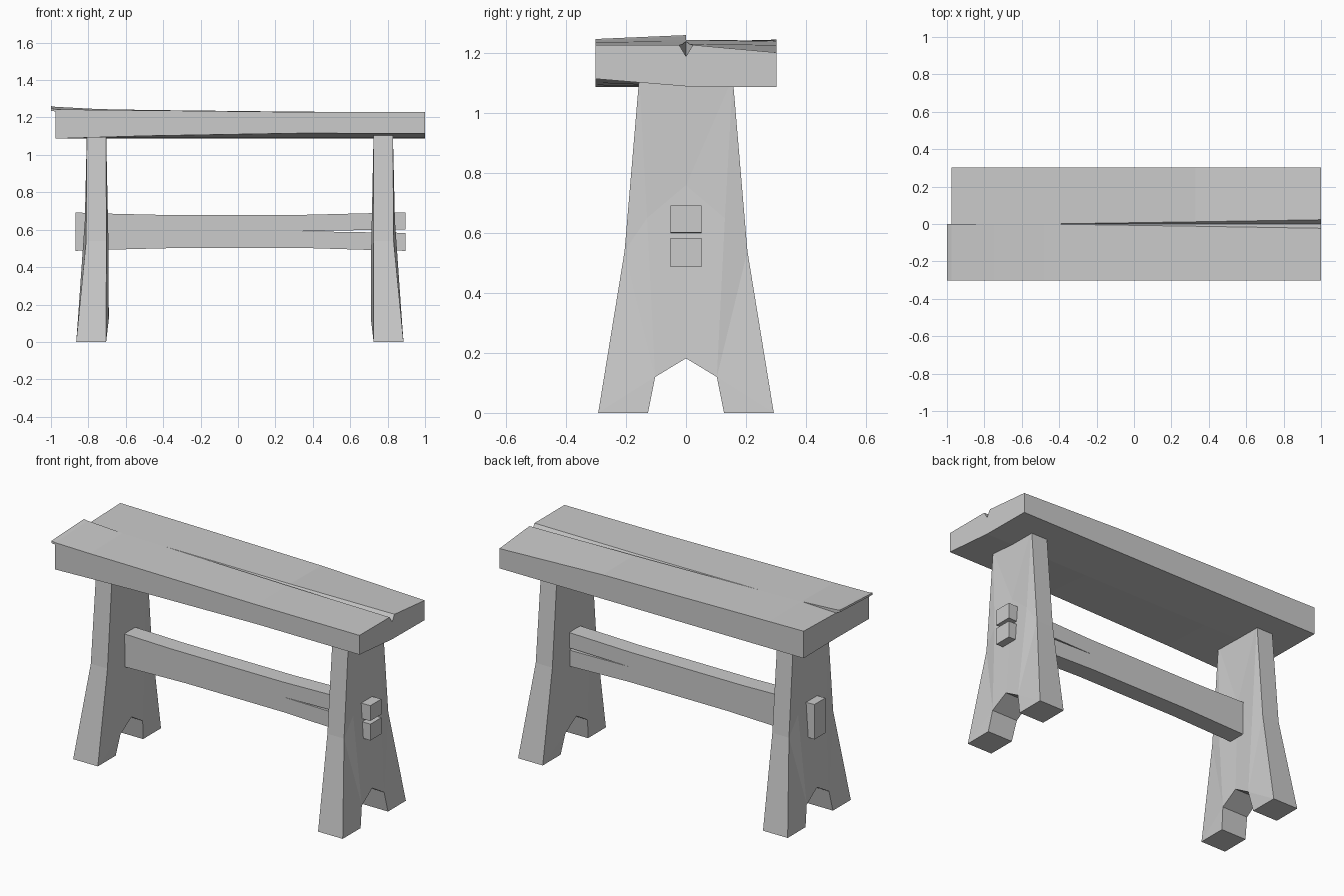
import bpy, bmesh
from mathutils import Vector

if "Cube" in bpy.data.objects:
    bpy.data.objects.remove(bpy.data.objects["Cube"])


def finish(name, bm):
    bmesh.ops.remove_doubles(bm, verts=bm.verts, dist=0.0005)
    bmesh.ops.recalc_face_normals(bm, faces=bm.faces)
    mesh = bpy.data.meshes.new(name)
    bm.to_mesh(mesh)
    bm.free()
    obj = bpy.data.objects.new(name, mesh)
    bpy.context.collection.objects.link(obj)
    return obj


# Seat: warped slab lofted along x, with a V-shaped crack widening to the right
def build_seat():
    bm = bmesh.new()
    w = 0.302
    # x, front top, crack front, crack floor, crack back, crack half width, back top, front bottom
    stations = [
        (-0.975, 1.244, 1.257, 1.238, 1.238, 0.0, 1.246, 1.087),
        (-0.75, 1.240, 1.245, 1.245, 1.245, 0.0, 1.243, 1.094),
        (-0.48, 1.238, 1.240, 1.240, 1.240, 0.0, 1.240, 1.102),
        (0.33, 1.229, 1.231, 1.211, 1.231, 0.012, 1.228, 1.116),
        (1.0, 1.228, 1.228, 1.190, 1.228, 0.023, 1.203, 1.115),
    ]
    rings = []
    for x, ft, cf, cb, ck, g, bt, fb in stations:
        pts = [(-w, fb), (-w, ft - 0.012), (-w, ft), (-g, cf), (0, cb),
               (g, ck), (w, bt), (w, 1.087), (0, 1.09)]
        rings.append([bm.verts.new((x, y, z)) for y, z in pts])
    for a, b in zip(rings, rings[1:]):
        for i in range(9):
            j = (i + 1) % 9
            bm.faces.new((a[i], a[j], b[j], b[i]))
    bm.faces.new(rings[-1])
    end = rings[0]
    bm.faces.new([end[i] for i in (0, 1, 4, 5, 6, 7, 8)])
    # Splintered lip on the front half of the left end
    lip = bm.faces.new(end[1:5])
    out = bmesh.ops.extrude_face_region(bm, geom=[lip])
    moved = [v for v in out["geom"] if isinstance(v, bmesh.types.BMVert)]
    bmesh.ops.translate(bm, verts=moved, vec=Vector((-0.025, 0, 0.004)))
    for v in moved:
        if abs(v.co.y) < 0.01 and v.co.z < 1.25:
            v.co.z = 1.249
    bmesh.ops.delete(bm, geom=[f for f in bm.faces if f == lip], context="FACES_ONLY")
    return finish("seat", bm)


# Leg: splayed board with a notched foot and gently bulged faces
def build_leg(name, flip, shift):
    bm = bmesh.new()
    # y, outer z, outer x, inner z, inner x
    pts = {
        "A": (0.293, 0, 0.885, 0, 0.725),
        "B": (0.205, 0.54, 0.832, 0.54, 0.724),
        "C": (0.156, 1.12, 0.828, 1.12, 0.725),
        "D": (0, 1.12, 0.828, 1.12, 0.725),
        "E": (0, 0.76, 0.830, 0.70, 0.724),
        "F": (0.13, 0.65, 0.839, 0.50, 0.712),
        "G": (0.103, 0.12, 0.876, 0.12, 0.711),
        "H": (0.127, 0, 0.885, 0, 0.725),
        "N": (0, 0.182, 0.871, 0.182, 0.711),
    }
    for side in (1, -1):
        outer, inner = {}, {}
        for k, (y, zo, xo, zi, xi) in pts.items():
            outer[k] = bm.verts.new((flip * xo + shift, side * y, zo))
            inner[k] = bm.verts.new((flip * xi + shift, side * y, zi))
        for face in ("HAG", "ABG", "BFG", "BCF", "CEF", "CDE", "GFEN"):
            for layer in (outer, inner):
                bm.faces.new([layer[k] for k in face])
        for a, b in ("HA", "AB", "BC", "CD", "NG", "GH"):
            bm.faces.new((outer[a], outer[b], inner[b], inner[a]))
    return finish(name, bm)


# Stretcher: slightly waisted beam with a split right end
def build_stretcher():
    bm = bmesh.new()
    profile = [(-0.87, 0.487), (-0.7, 0.493), (-0.3, 0.503), (0.33, 0.503),
               (0.7, 0.492), (0.895, 0.487), (0.895, 0.583), (0.33, 0.592),
               (0.895, 0.602), (0.895, 0.692), (0.7, 0.688), (0.33, 0.679),
               (-0.4, 0.679), (-0.7, 0.686), (-0.87, 0.692)]
    face = bm.faces.new([bm.verts.new((x, -0.051, z)) for x, z in profile])
    out = bmesh.ops.extrude_face_region(bm, geom=[face])
    moved = [v for v in out["geom"] if isinstance(v, bmesh.types.BMVert)]
    bmesh.ops.translate(bm, verts=moved, vec=Vector((0, 0.102, 0)))
    if not any(all(abs(v.co.y + 0.051) < 1e-4 for v in f.verts) for f in bm.faces):
        bm.faces.new([v for v in bm.verts if v.co.y < 0])
    return finish("stretcher", bm)


build_seat()
build_leg("right_leg", 1, 0)
build_leg("left_leg", -1, 0.02)
build_stretcher()
